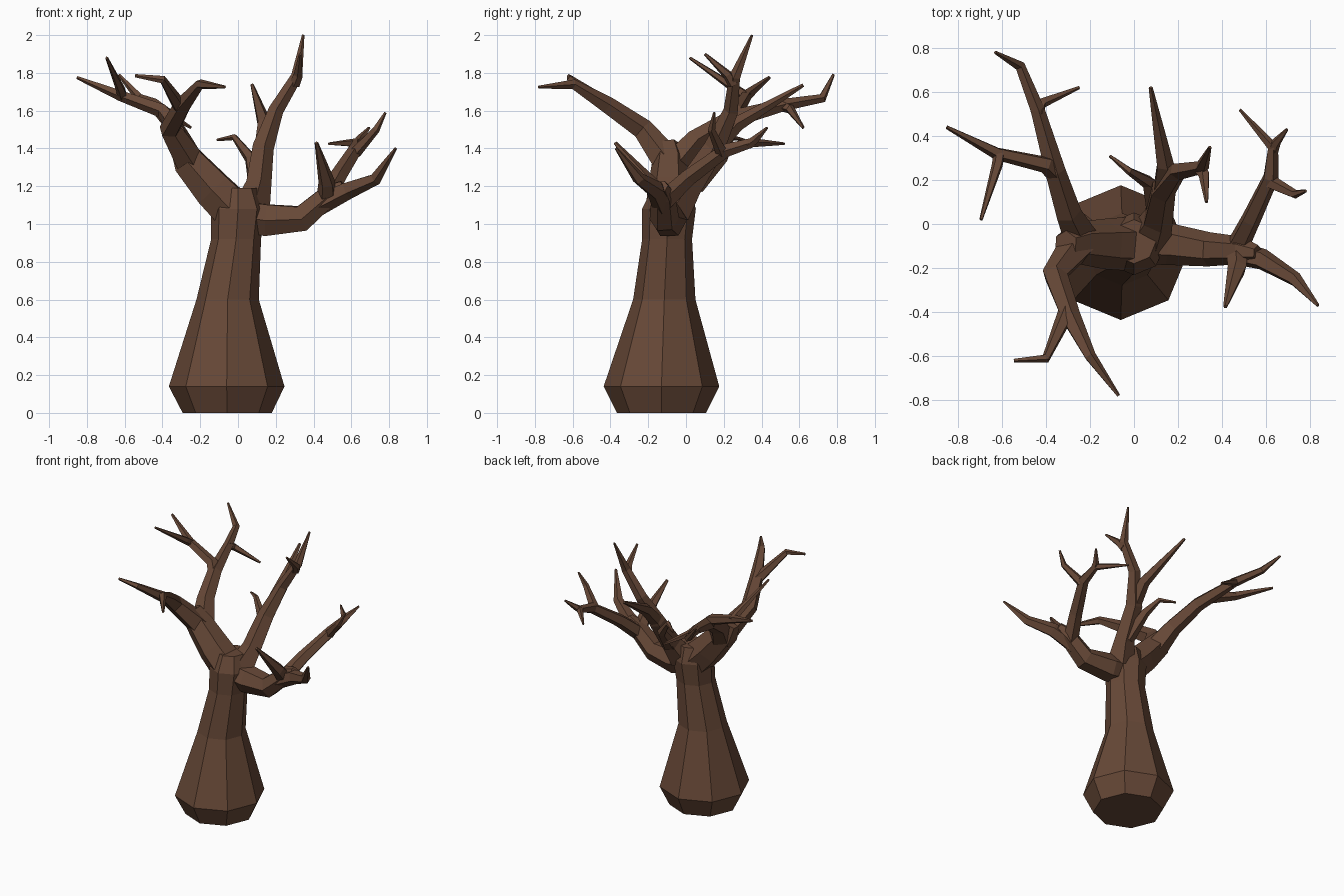
import bpy, bmesh, math
from mathutils import Vector

bark = bpy.data.materials.new("brown bark")
bark.diffuse_color = (0.135, 0.065, 0.038, 1)


def add_tube(bm, path, sides, flat=False):
    """Loft tapering polygon rings along (x, y, z, radius) points."""
    pts = [Vector(p[:3]) for p in path]
    n = len(pts)
    ref = Vector((1, 0, 0)) if flat else Vector((0.31, -0.52, 0.8))
    rings = []
    for i, p in enumerate(pts):
        a = (pts[i] - pts[i - 1]).normalized() if i else Vector()
        b = (pts[i + 1] - pts[i]).normalized() if i < n - 1 else Vector()
        t = Vector((0, 0, 1)) if flat else (a + b).normalized()
        u = ref - t * ref.dot(t)
        if u.length < 0.15:
            u = t.orthogonal()
        u.normalize()
        v = t.cross(u)
        ref = u
        rings.append([bm.verts.new(p + path[i][3] * (
            u * math.cos(k * math.tau / sides) + v * math.sin(k * math.tau / sides)))
            for k in range(sides)])
    for r0, r1 in zip(rings, rings[1:]):
        for k in range(sides):
            j = (k + 1) % sides
            bm.faces.new((r0[k], r0[j], r1[j], r1[k]))
    bm.faces.new(rings[0][::-1])
    bm.faces.new(rings[-1])


def make(name, paths, sides=5, flat=False):
    bm = bmesh.new()
    for path in paths:
        add_tube(bm, path, sides, flat)
    bmesh.ops.recalc_face_normals(bm, faces=bm.faces)
    me = bpy.data.meshes.new(name)
    bm.to_mesh(me)
    bm.free()
    me.materials.append(bark)
    bpy.context.collection.objects.link(bpy.data.objects.new(name, me))


# Bulging eight-sided trunk
make("trunk", [[(-.057, -.13, 0, .236), (-.06, -.13, .14, .306), (-.055, -.115, .6, .165),
                (-.01, -.1, .92, .132), (0, -.09, 1.08, .142), (.0, -.08, 1.19, .1)]], 8, True)

# Left limb: shared stem splitting towards the front and the back
make("left_limb", [[(.0, -.09, 1.05, .125), (-.13, -.09, 1.18, .115),
                    (-.26, -.085, 1.33, .095), (-.31, -.09, 1.42, .06)]], 6)
make("left_front_branch", [
    [(-.25, -.09, 1.32, .085), (-.36, -.23, 1.5, .06), (-.29, -.42, 1.63, .048),
     (-.2, -.6, 1.74, .028), (-.07, -.78, 1.725, .008)],
    [(-.3, -.39, 1.61, .042), (-.4, -.61, 1.765, .022), (-.545, -.62, 1.785, .009)]])
make("left_back_branch", [
    [(-.24, -.07, 1.3, .085), (-.3, .05, 1.44, .062), (-.36, .24, 1.555, .05),
     (-.44, .52, 1.63, .034), (-.52, .72, 1.665, .025), (-.63, .78, 1.79, .008)],
    [(-.44, .5, 1.63, .032), (-.42, .55, 1.61, .026), (-.25, .62, 1.51, .008)],
    [(-.35, .22, 1.54, .045), (-.4, .27, 1.6, .04), (-.62, .32, 1.68, .03),
     (-.85, .44, 1.775, .009)],
    [(-.61, .33, 1.67, .028), (-.62, .27, 1.71, .026), (-.695, .02, 1.88, .008)]])

# Central upright branch with its twigs
make("centre_branch", [
    [(.07, -.06, 1.08, .1), (.105, .02, 1.2, .072), (.13, .15, 1.4, .06),
     (.2, .24, 1.6, .042), (.31, .26, 1.78, .032), (.345, .35, 2.0, .007)],
    [(.13, .15, 1.4, .05), (.14, .27, 1.53, .042), (.075, .62, 1.735, .01)],
    [(.3, .25, 1.74, .03), (.32, .22, 1.79, .026), (.33, .1, 1.9, .008)],
    [(.1, .05, 1.2, .05), (.065, .19, 1.35, .033), (-.02, .24, 1.46, .018),
     (-.11, .31, 1.445, .007)]])

# Right limb, nearly level before it splits
make("right_limb", [[(-.03, -.09, 1.05, .09), (.15, -.09, 1.02, .096), (.34, -.115, 1.03, .078),
                     (.49, -.12, 1.16, .062), (.56, -.13, 1.2, .035)]], 6)
make("right_front_branches", [
    [(.42, -.12, 1.1, .06), (.58, -.16, 1.18, .05), (.73, -.25, 1.24, .034), (.835, -.37, 1.4, .008)],
    [(.47, -.12, 1.13, .055), (.47, -.2, 1.22, .045), (.415, -.375, 1.43, .01)]])
make("right_back_branch", [
    [(.46, -.12, 1.12, .055), (.53, .02, 1.25, .046), (.62, .21, 1.39, .038),
     (.63, .35, 1.43, .026), (.48, .52, 1.425, .007)],
    [(.63, .33, 1.42, .026), (.645, .37, 1.45, .022), (.695, .43, 1.51, .007)],
    [(.62, .19, 1.38, .034), (.73, .135, 1.5, .021), (.78, .15, 1.59, .007)]])
